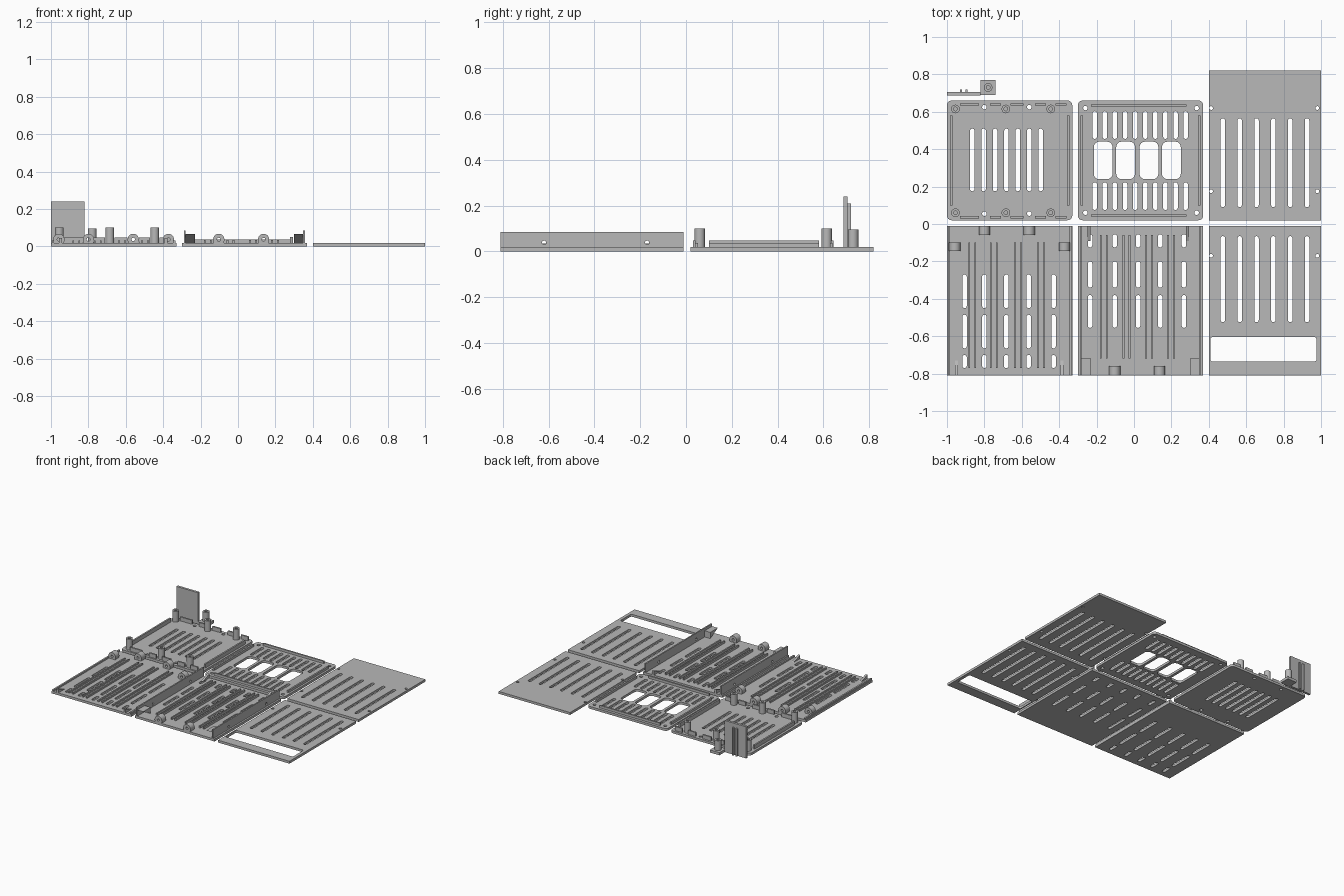
import bpy
from math import cos, sin, pi
from mathutils import Matrix

cube = bpy.data.objects.get("Cube")
if cube:
    bpy.data.objects.remove(cube, do_unlink=True)

grey = bpy.data.materials.new("plain_grey")
grey.use_nodes = True
colour = (0.48, 0.48, 0.48, 1)
grey.diffuse_color = colour
grey.node_tree.nodes["Principled BSDF"].inputs["Base Color"].default_value = colour

# Axis orders: profile drawn in XY, YZ or ZX and extruded along the third axis
ALONG = {
    "z": Matrix.Identity(4),
    "x": Matrix(((0, 0, 1, 0), (1, 0, 0, 0), (0, 1, 0, 0), (0, 0, 0, 1))),
    "y": Matrix(((0, 1, 0, 0), (0, 0, 1, 0), (1, 0, 0, 0), (0, 0, 0, 1))),
}
made = []


def rect(u0, u1, v0, v1, r=0.0):
    """Rectangle outline with rounded corners."""
    if r <= 0:
        return [(u0, v0), (u1, v0), (u1, v1), (u0, v1)]
    r = min(r, (u1 - u0) / 2, (v1 - v0) / 2)
    pts = []
    corners = [(u1 - r, v1 - r), (u0 + r, v1 - r), (u0 + r, v0 + r), (u1 - r, v0 + r)]
    for q, (cu, cv) in enumerate(corners):
        for k in range(7):
            a = (q + k / 6) * pi / 2
            p = (cu + r * cos(a), cv + r * sin(a))
            if not pts or abs(p[0] - pts[-1][0]) + abs(p[1] - pts[-1][1]) > 1e-5:
                pts.append(p)
    if abs(pts[0][0] - pts[-1][0]) + abs(pts[0][1] - pts[-1][1]) < 1e-5:
        pts.pop()
    return pts


def disc(u, v, r):
    return rect(u - r, u + r, v - r, v + r, r)


def slot(u, v0, v1, w=0.024):
    return rect(u - w / 2, u + w / 2, v0, v1, w / 2)


def solid(name, outline, lo, hi, holes=(), axis="z"):
    """Extrude an outline with holes between lo and hi along an axis."""
    curve = bpy.data.curves.new(name, "CURVE")
    curve.dimensions = "2D"
    curve.fill_mode = "BOTH"
    curve.extrude = (hi - lo) / 2
    for pts in [outline, *holes]:
        sp = curve.splines.new("POLY")
        sp.points.add(len(pts) - 1)
        for p, (u, v) in zip(sp.points, pts):
            p.co = (u, v, 0, 1)
        sp.use_cyclic_u = True
    temp = bpy.data.objects.new(name + "_curve", curve)
    bpy.context.collection.objects.link(temp)
    mesh = bpy.data.meshes.new_from_object(
        temp.evaluated_get(bpy.context.evaluated_depsgraph_get()))
    bpy.data.objects.remove(temp, do_unlink=True)
    mesh.transform(ALONG[axis] @ Matrix.Translation((0, 0, (lo + hi) / 2)))
    mesh.materials.clear()
    mesh.materials.append(grey)
    ob = bpy.data.objects.new(name, mesh)
    bpy.context.collection.objects.link(ob)
    made.append(ob)
    return ob


def box(name, x0, x1, y0, y1, z0, z1):
    return solid(name, rect(x0, x1, y0, y1), z0, z1)


def post(name, x, y, top):
    solid(name, disc(x, y, 0.023), 0.015, top, [disc(x, y, 0.01)])


def boss(name, x, y0, y1):
    """Round-topped screw boss lying along y."""
    solid(name, rect(0.002, 0.067, x - 0.03, x + 0.03, 0.03), y0, y1,
          [disc(0.037, x, 0.009)], "y")


T = 0.018

# Back left tray: slotted plate, broken lip and six screw posts
holes = [slot(-0.865 + 0.061 * i, 0.175, 0.51) for i in range(7)]
holes += [disc(x, y, 0.012) for x in (-0.80, -0.56) for y in (0.055, 0.625)]
solid("tray_plate", rect(-1, -0.33, 0.02, 0.66, 0.025), 0, T, holes)
for x in (-0.983, -0.357):
    box("tray_side_lip", x, x + 0.012, 0.10, 0.58, 0.01, 0.048)
for y in (0.03, 0.633):
    for x0, x1 in ((-0.93, -0.83), (-0.77, -0.71), (-0.66, -0.59), (-0.53, -0.47), (-0.42, -0.36)):
        box("tray_end_lip", x0, x1, y, y + 0.012, 0.01, 0.048)
for x in (-0.955, -0.685, -0.445):
    for y in (0.06, 0.615):
        post("tray_post", x, y, 0.10)

# Back middle vent: two slot rows, four windows and low ribs
holes = [slot(-0.21 + 0.054 * i, y0, y0 + 0.148)
         for i in range(10) for y0 in (0.075, 0.455)]
holes += [rect(x - 0.05, x + 0.05, 0.24, 0.44, 0.028) for x in (-0.165, -0.045, 0.08, 0.20)]
holes += [disc(x, y, 0.012) for x in (-0.26, 0.335) for y in (0.06, 0.62)]
solid("vent_plate", rect(-0.30, 0.37, 0.02, 0.66, 0.025), 0, T, holes)
for y in (0.04, 0.628):
    box("vent_end_rib", -0.23, 0.28, y, y + 0.012, 0.01, 0.036)
for x in (-0.285, 0.343):
    box("vent_side_rib", x, x + 0.012, 0.10, 0.58, 0.01, 0.036)

# Right flat covers
xs = [0.475 + 0.09 * i for i in range(6)]
edge = (0.412, 0.98)
solid("back_cover", rect(0.40, 1, 0.02, 0.82), 0, T,
      [slot(x, 0.09, 0.565) for x in xs]
      + [disc(x, y, 0.01) for x in edge for y in (0.175, 0.62)])
solid("front_cover", rect(0.40, 1, -0.81, -0.01), 0, T,
      [slot(x, -0.525, -0.065) for x in xs] + [disc(x, -0.17, 0.01) for x in edge]
      + [rect(0.408, 0.976, -0.735, -0.605, 0.012)])

# Front left panel: slots, paired ribs, bosses, low edge rails
cols = (-0.906, -0.80, -0.683, -0.563, -0.43)
rows = ((-0.45, -0.27), (-0.665, -0.485), (-0.77, -0.70))
solid("left_panel", rect(-1, -0.33, -0.81, -0.01), 0, T,
      [slot(x, a, b) for x in cols for a, b in rows])
for x in (-0.865, -0.75, -0.62, -0.497):
    for s in (-0.016, 0.016):
        box("left_panel_rib", x + s - 0.005, x + s + 0.005, -0.77, -0.10, 0.01, 0.03)
for x in (-0.995, -0.347):
    box("left_panel_rail", x, x + 0.012, -0.81, -0.01, 0.01, 0.03)
for x in (-0.80, -0.56):
    boss("left_panel_back_boss", x, -0.06, -0.01)
for x in (-0.958, -0.372):
    boss("left_panel_side_boss", x, -0.145, -0.10)
for x in (-0.95, -0.385):
    solid("left_panel_gusset", [(-0.81, T), (-0.73, T), (-0.81, 0.045)],
          x - 0.008, x + 0.008, axis="x")

# Front middle panel: slots, paired ribs, drilled side walls, corner wedges
cols = (-0.235, -0.103, 0.022, 0.14, 0.267)
rows = ((-0.555, -0.38), (-0.34, -0.20), (-0.125, -0.055))
solid("middle_panel", rect(-0.30, 0.37, -0.81, -0.01), 0, T,
      [slot(x, a, b) for x in cols for a, b in rows])
for x in (-0.162, -0.04, 0.08, 0.198):
    for s in (-0.016, 0.016):
        box("middle_panel_rib", x + s - 0.005, x + s + 0.005, -0.72, -0.06, 0.01, 0.035)
for x in (-0.29, 0.347):
    solid("middle_panel_wall", rect(-0.81, -0.01, 0.01, 0.085), x, x + 0.01,
          [disc(y, 0.038, 0.009) for y in (-0.62, -0.17)], "x")
for x0, x1 in ((-0.285, -0.23), (0.30, 0.35)):
    solid("corner_wedge", [(-0.72, T), (-0.72, 0.065), (-0.81, 0.065)], x0, x1, axis="x")
for x in (-0.24, 0.285):
    solid("back_gusset", [(-0.01, T), (-0.01, 0.05), (-0.09, T)], x - 0.008, x + 0.008, axis="x")
for x in (-0.103, 0.137):
    boss("middle_panel_boss", x, -0.81, -0.76)

# Small upright bracket behind the tray
box("bracket_board", -1, -0.82, 0.688, 0.706, 0, 0.24)
box("bracket_foot", -0.82, -0.74, 0.69, 0.77, 0, 0.02)
for x in (-0.925, -0.895):
    box("bracket_rib", x - 0.006, x + 0.006, 0.705, 0.72, 0, 0.21)
post("bracket_post", -0.78, 0.73, 0.095)

# Smooth only the rounded sides
bpy.ops.object.select_all(action="DESELECT")
for ob in made:
    ob.select_set(True)
bpy.context.view_layer.objects.active = made[0]
bpy.ops.object.shade_smooth_by_angle(angle=pi / 6)
